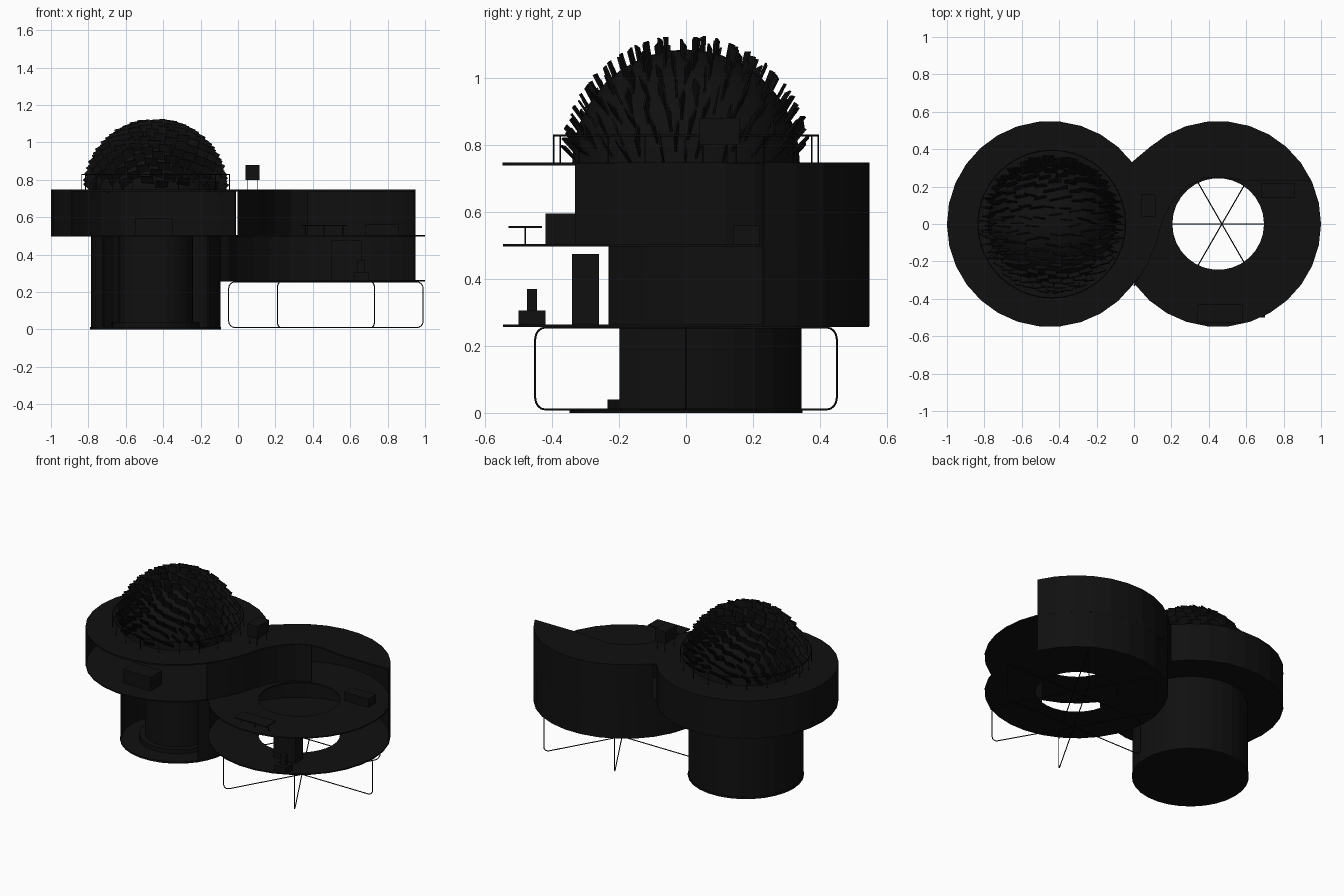
import bpy, bmesh, math, random
from mathutils import Vector, Matrix

if "Cube" in bpy.data.objects:
    bpy.data.objects.remove(bpy.data.objects["Cube"])
random.seed(4)

black = bpy.data.materials.new("black")
black.diffuse_color = (0.005, 0.005, 0.005, 1)
black.use_nodes = True
black.node_tree.nodes["Principled BSDF"].inputs["Base Color"].default_value = black.diffuse_color
L, R, RAD, HOLE = (-0.45, 0), (0.45, 0), 0.55, 0.245


def finish(name, bm):
    bmesh.ops.recalc_face_normals(bm, faces=bm.faces)
    me = bpy.data.meshes.new(name)
    bm.to_mesh(me)
    bm.free()
    ob = bpy.data.objects.new(name, me)
    bpy.context.collection.objects.link(ob)
    me.materials.append(black)
    return ob


def arc(c, r, a0, a1, n=30):
    steps = max(2, round(abs(a1 - a0) / 360 * n))
    angs = [math.radians(a0 + (a1 - a0) * i / steps) for i in range(steps + 1)]
    return [(c[0] + r * math.cos(a), c[1] + r * math.sin(a)) for a in angs]


def extrude_up(bm, z0, z1):
    res = bmesh.ops.extrude_face_region(bm, geom=bm.faces[:])
    vs = [v for v in res["geom"] if isinstance(v, bmesh.types.BMVert)]
    bmesh.ops.translate(bm, verts=vs, vec=(0, 0, z1 - z0))


def prism(name, pts, z0, z1):
    bm = bmesh.new()
    bm.faces.new([bm.verts.new((x, y, z0)) for x, y in pts])
    extrude_up(bm, z0, z1)
    return finish(name, bm)


def ring(name, c, r0, r1, z0, z1):
    bm = bmesh.new()
    a, b = [[bm.verts.new((x, y, z0)) for x, y in arc(c, r, 0, 360)[:-1]] for r in (r0, r1)]
    for i in range(len(a)):
        j = (i + 1) % len(a)
        bm.faces.new((a[i], b[i], b[j], a[j]))
    extrude_up(bm, z0, z1)
    return finish(name, bm)


def wall(name, pts, z0, z1):
    bm = bmesh.new()
    lo = [bm.verts.new((x, y, z0)) for x, y in pts]
    hi = [bm.verts.new((x, y, z1)) for x, y in pts]
    for i in range(len(pts) - 1):
        bm.faces.new((lo[i], lo[i + 1], hi[i + 1], hi[i]))
    ob = finish(name, bm)
    mod = ob.modifiers.new("thickness", "SOLIDIFY")
    mod.thickness, mod.offset = 0.008, 0
    return ob


def box(name, x0, x1, y0, y1, z0, z1):
    return prism(name, [(x0, y0), (x1, y0), (x1, y1), (x0, y1)], z0, z1)


def tube(name, pts, r, closed=True):
    cu = bpy.data.curves.new(name, "CURVE")
    cu.dimensions, cu.bevel_depth, cu.bevel_resolution = "3D", r, 1
    sp = cu.splines.new("POLY")
    sp.points.add(len(pts) - 1)
    for p, q in zip(sp.points, pts):
        p.co = (*q, 1)
    sp.use_cyclic_u = closed
    ob = bpy.data.objects.new(name, cu)
    bpy.context.collection.objects.link(ob)
    cu.materials.append(black)


# Slabs of the two round floors
prism("left_floor", arc(L, RAD, 0, 360)[:-1], 0.497, 0.505)
ring("right_upper_floor", R, HOLE, RAD, 0.497, 0.505)
ring("right_lower_floor", R, HOLE, RAD, 0.256, 0.264)

# S shaped roof: the left disc sweeping into the back of the right ring
s_curve = [(0, -0.33), (0.07, -0.21), (0.115, -0.1), (0.15, 0.02),
           (0.20, 0.12), (0.28, 0.205), (0.37, 0.245)]
roof = arc(L, RAD, 37, 323) + s_curve[1:] + [(0.45, 0.25), (0.59, 0.232)] + arc(R, RAD, 25, 143)[:-1]
prism("roof", roof, 0.739, 0.748)

# Outer walls, open towards the front
wall("left_upper_wall", arc(L, RAD - 0.004, 37, 217), 0.5, 0.745)
wall("right_upper_wall", arc(R, RAD - 0.004, 25, 143), 0.5, 0.745)
wall("right_lower_wall", arc(R, RAD - 0.004, 25, 205), 0.26, 0.5)
wall("curved_inner_wall", s_curve, 0.5, 0.745)

# Round tower under the left disc
T = (-0.44, 0)
prism("tower_base", arc(T, 0.35, 0, 360)[:-1], 0, 0.012)
wall("tower_wall", arc(T, 0.342, -35, 215), 0, 0.5)
prism("tower_core", arc(T, 0.2, 0, 360)[:-1], 0.012, 0.5)
prism("core_foot", arc(T, 0.235, 0, 360)[:-1], 0.012, 0.04)

# Wire legs: three rounded loops crossing under the ring
for k in range(3):
    a = math.radians(60 * k)
    loop = []
    for cx, cz, a0 in ((0.485, 0.22, 0), (-0.485, 0.22, 90), (-0.485, 0.045, 180), (0.485, 0.045, 270)):
        loop += arc((cx, cz), 0.035, a0, a0 + 90, 16)
    tube("leg_loop", [(0.47 + u * math.cos(a), u * math.sin(a), z) for u, z in loop], 0.003)

# Dome
bm = bmesh.new()
bmesh.ops.create_uvsphere(bm, u_segments=32, v_segments=20, radius=0.34)
bmesh.ops.bisect_plane(bm, geom=bm.verts[:] + bm.edges[:] + bm.faces[:], dist=1e-5,
                       plane_co=(0, 0, 0), plane_no=(0, 0, -1), clear_outer=True)
bmesh.ops.translate(bm, verts=bm.verts, vec=(T[0], 0, 0.745))
dome = finish("dome", bm)
for p in dome.data.polygons:
    p.use_smooth = True

# Thin upright plates scattered over the dome
bm = bmesh.new()
N = 190
for i in range(N):
    z = 0.05 + 0.94 * (i + 0.5) / N
    a = i * 2.39996
    n = Vector((math.sqrt(1 - z * z) * math.cos(a), math.sqrt(1 - z * z) * math.sin(a), z))
    up = (n + Vector((random.uniform(-.2, .2), random.uniform(-.1, .1), 0.9))).normalized()
    side = Vector((1, random.uniform(-.25, .25), 0))
    side = (side - up * side.dot(up)).normalized()
    m = Matrix((side, up.cross(side), up)).transposed().to_4x4()
    m.translation = Vector((T[0], 0, 0.745)) + n * 0.34 + up * 0.008
    bmesh.ops.create_cube(bm, size=1, matrix=m @ Matrix.Diagonal((0.065, 0.006, 0.07, 1)))
finish("dome_plates", bm)

# Railing round the dome
tube("terrace_rail", [(x, y, 0.828) for x, y in arc(T, 0.395, 0, 360, 40)[:-1]], 0.003)
for x, y in arc(T, 0.395, 0, 360, 20)[:-1]:
    tube("terrace_post", [(x, y, 0.745), (x, y, 0.828)], 0.002, False)

# Tank on a stand
box("roof_tank", 0.04, 0.115, 0.04, 0.16, 0.8, 0.88)
for x in (0.05, 0.105):
    for y in (0.05, 0.15):
        tube("tank_leg", [(x, y, 0.745), (x, y, 0.8)], 0.002, False)

# Furniture on the open floors
box("upper_bench", 0.68, 0.86, 0.14, 0.22, 0.505, 0.56)
box("left_counter", -0.55, -0.35, -0.42, -0.3, 0.505, 0.595)
box("lower_cabinet", 0.5, 0.66, -0.34, -0.26, 0.264, 0.475)
box("lower_seat", 0.62, 0.7, -0.5, -0.42, 0.264, 0.305)
box("lower_seat_back", 0.64, 0.68, -0.475, -0.445, 0.305, 0.37)
for x in (0.36, 0.46, 0.56):
    tube("table_leg", [(x, -0.48, 0.505), (x, -0.48, 0.555)], 0.003, False)
box("side_table", 0.34, 0.58, -0.53, -0.43, 0.552, 0.558)
